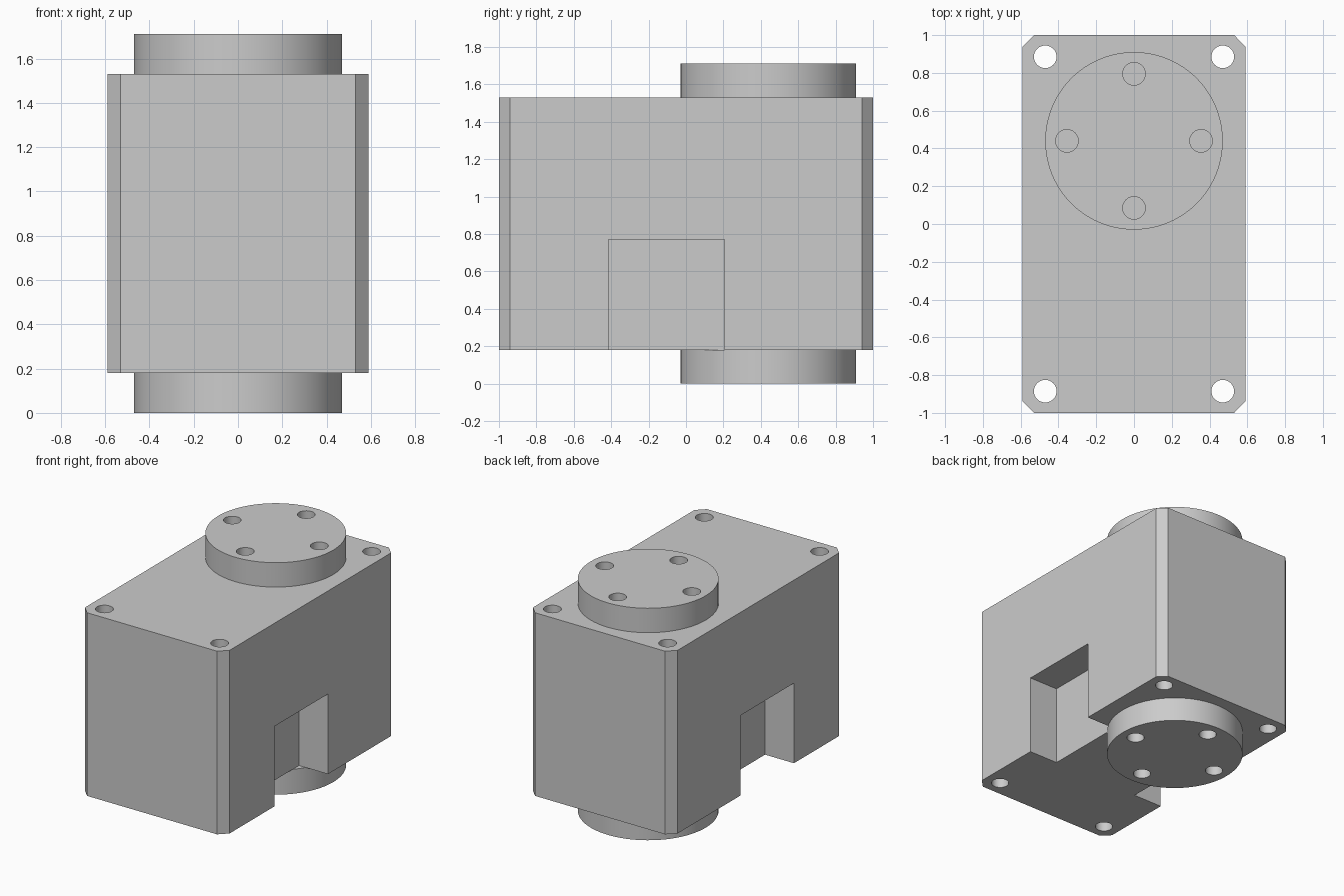
import bpy
import bmesh
import math

if "Cube" in bpy.data.objects:
    bpy.data.objects.remove(bpy.data.objects["Cube"])

# Overall sizes
HALF_X, HALF_Y, CHAMFER = 0.59, 1.0, 0.06
Z_LOW, Z_HIGH, Z_TOP = 0.18, 1.53, 1.71
DISC_Y, DISC_R, BOLT_RING, HOLE_R = 0.44, 0.47, 0.355, 0.06

grey = bpy.data.materials.new("plain_grey")
grey.use_nodes = True
grey.diffuse_color = (0.6, 0.6, 0.6, 1)
grey.node_tree.nodes["Principled BSDF"].inputs["Base Color"].default_value = (0.6, 0.6, 0.6, 1)


def prism(name, outline, z0, z1):
    """Extrude a closed outline of (x, y) points from z0 to z1."""
    bm = bmesh.new()
    base = bm.faces.new([bm.verts.new((x, y, z0)) for x, y in outline])
    grown = bmesh.ops.extrude_face_region(bm, geom=[base])
    top = [v for v in grown["geom"] if isinstance(v, bmesh.types.BMVert)]
    bmesh.ops.translate(bm, verts=top, vec=(0, 0, z1 - z0))
    bmesh.ops.recalc_face_normals(bm, faces=bm.faces)
    mesh = bpy.data.meshes.new(name)
    bm.to_mesh(mesh)
    bm.free()
    mesh.materials.append(grey)
    obj = bpy.data.objects.new(name, mesh)
    bpy.context.collection.objects.link(obj)
    return obj


def circle(x, y, r, n):
    return [(x + r * math.cos(math.tau * i / n), y + r * math.sin(math.tau * i / n))
            for i in range(n)]


def rectangle(x0, x1, y0, y1):
    return [(x0, y0), (x1, y0), (x1, y1), (x0, y1)]


def cut(obj, cutters):
    """Subtract each cutter, apply the result and discard the cutters."""
    bpy.ops.object.select_all(action="DESELECT")
    bpy.context.view_layer.objects.active = obj
    obj.select_set(True)
    for cutter in cutters:
        mod = obj.modifiers.new("cut", "BOOLEAN")
        mod.operation = "DIFFERENCE"
        mod.solver = "EXACT"
        mod.object = cutter
        bpy.ops.object.modifier_apply(modifier=mod.name)
        bpy.data.objects.remove(cutter)
    bpy.ops.object.shade_smooth_by_angle(angle=math.radians(30))


# Housing block with chamfered vertical corners
cx, cy = HALF_X - CHAMFER, HALF_Y - CHAMFER
outline = [(cx, -HALF_Y), (HALF_X, -cy), (HALF_X, cy), (cx, HALF_Y),
           (-cx, HALF_Y), (-HALF_X, cy), (-HALF_X, -cy), (-cx, -HALF_Y)]
housing = prism("housing", outline, Z_LOW, Z_HIGH)

# Corner through holes and the open notch low on each side
cutters = []
for side in (-1, 1):
    for y in (-0.885, 0.885):
        cutters.append(prism("corner_hole_cutter", circle(side * 0.47, y, HOLE_R, 32), 0, Z_TOP))
    x0, x1 = sorted((side * 0.354, side * 0.8))
    cutters.append(prism("notch_cutter", rectangle(x0, x1, -0.415, 0.205), 0, 0.77))
cut(housing, cutters)

# Round output discs above and below, each with four bolt holes
for name, z0, z1 in (("top_disc", Z_HIGH, Z_TOP), ("bottom_disc", 0, Z_LOW)):
    disc = prism(name, circle(0, DISC_Y, DISC_R, 96), z0, z1)
    holes = [prism("bolt_hole_cutter", circle(x, y, HOLE_R, 32), z0 - 0.1, z1 + 0.1)
             for x, y in circle(0, DISC_Y, BOLT_RING, 4)]
    cut(disc, holes)
